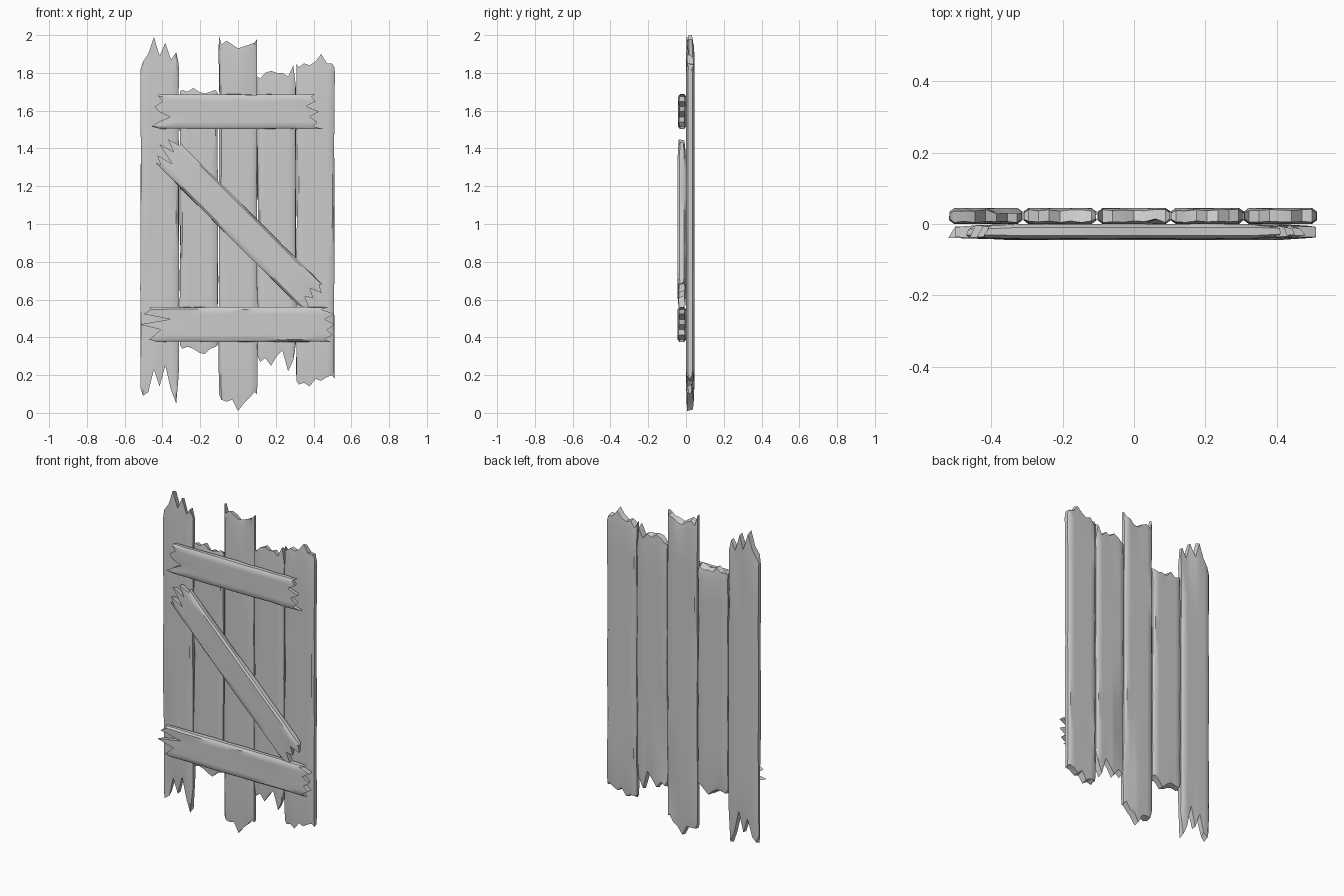
import bpy, bmesh, random
from math import radians, cos, sin
from mathutils import Vector

random.seed(4)
cube = bpy.data.objects.get("Cube")
if cube:
    bpy.data.objects.remove(cube)

wood = bpy.data.materials.new("weathered_grey_wood")
wood.use_nodes = True
grey = (0.6, 0.6, 0.6, 1)
wood.diffuse_color = grey
wood.node_tree.nodes["Principled BSDF"].inputs["Base Color"].default_value = grey

COLUMNS = (-1, -.87, -.6, -.3, 0, .3, .6, .87, 1)
ROWS = 9


def plank(name, centre, angle, half_width, start, end, front, back, chips=()):
    """Board with splintered ends; start and end give the tooth reach per column.
    Each chip is (across, along, length, side) and sinks part of one face."""
    along = Vector((cos(radians(angle)), 0, sin(radians(angle))))
    across = Vector((abs(along.z), 0, abs(along.x)))
    origin = Vector((centre[0], 0, centre[1]))
    mid, half = (front + back) / 2, (back - front) / 2
    low, high = max(start) + .03, min(end) - .03
    bm = bmesh.new()

    # Front and back skins as grids of columns and rows
    skins = {}
    for side in (-1, 1):
        for i, u in enumerate(COLUMNS):
            for j in range(ROWS + 2):
                tip = j in (0, ROWS + 1)
                if j == 0:
                    s = start[i] + (random.uniform(0, .02) if side > 0 else 0)
                elif tip:
                    s = end[i] - (random.uniform(0, .02) if side > 0 else 0)
                else:
                    s = low + (high - low) * (j - 1) / (ROWS - 1)
                depth = half * (.55 if abs(u) == 1 else 1)
                depth *= random.uniform(.6, .85) if tip else random.uniform(.94, 1)
                for cu, cs, length, cside in chips:
                    if cside == side and abs(u - cu) < .35 and abs(s - cs) < length:
                        depth *= .45
                edge = random.uniform(-.003, .002) * abs(u) if not tip else 0
                w = u * (half_width + edge)
                skins[side, i, j] = bm.verts.new(
                    origin + along * s + across * w + Vector((0, mid + side * depth, 0)))

    last, top = len(COLUMNS) - 1, ROWS + 1
    for side in (-1, 1):
        for i in range(last):
            for j in range(top):
                bm.faces.new([skins[side, a, b] for a, b in
                              ((i, j), (i + 1, j), (i + 1, j + 1), (i, j + 1))])

    # Walls joining the two skins around the rim
    rim = [(i, 0) for i in range(last)] + [(last, j) for j in range(top)]
    rim += [(i, top) for i in range(last, 0, -1)] + [(0, j) for j in range(top, 0, -1)]
    for a, b in zip(rim, rim[1:] + rim[:1]):
        bm.faces.new((skins[-1, *a], skins[-1, *b], skins[1, *b], skins[1, *a]))

    bmesh.ops.recalc_face_normals(bm, faces=bm.faces)
    mesh = bpy.data.meshes.new(name)
    bm.to_mesh(mesh)
    bm.free()
    mesh.materials.append(wood)
    obj = bpy.data.objects.new(name, mesh)
    bpy.context.collection.objects.link(obj)
    bpy.ops.object.select_all(action="DESELECT")
    obj.select_set(True)
    bpy.context.view_layer.objects.active = obj
    bpy.ops.object.shade_smooth_by_angle(angle=radians(40))


# Upright boards: name, x, lower teeth, upper teeth, chips
uprights = [
    ("outer_right_board", -.415,
     (.13, .09, .11, .23, .14, .25, .12, .05, .2),
     (1.82, 1.86, 1.9, 1.99, 1.89, 1.96, 1.87, 1.91, 1.85),
     [(-.87, .4, .3, -1), (.6, 1.86, .12, 1)]),
    ("inner_right_board", -.207,
     (.36, .34, .35, .34, .32, .31, .34, .35, .36),
     (1.7, 1.71, 1.7, 1.72, 1.7, 1.69, 1.7, 1.71, 1.69), []),
    ("middle_board", 0,
     (.1, .07, .06, .07, .01, .05, .08, .11, .1),
     (2, 1.95, 1.97, 1.95, 1.93, 1.94, 1.95, 1.96, 1.98),
     [(.87, 1.75, .2, -1), (.87, .25, .12, 1)]),
    ("inner_left_board", .205,
     (.3, .27, .29, .25, .3, .33, .22, .28, .36),
     (1.78, 1.77, 1.8, 1.81, 1.8, 1.8, 1.78, 1.84, 1.73),
     [(-.87, .55, .2, 1)]),
    ("outer_left_board", .41,
     (.17, .15, .16, .14, .18, .17, .19, .2, .18),
     (1.85, 1.83, 1.85, 1.84, 1.86, 1.9, 1.85, 1.85, 1.83), []),
]
for name, x, lower, upper, chips in uprights:
    plank(name, (x, 0), 90, .101, lower, upper, 0, .045, chips)

# Cross boards nailed over the front
plank("upper_cross_board", (0, 1.595), 0, .091,
      (-.41, -.46, -.42, -.36, -.42, -.44, -.4, -.42, -.42),
      (.45, .4, .42, .38, .43, .36, .41, .39, .41), -.042, 0)
plank("lower_cross_board", (0, .468), 0, .092,
      (-.43, -.47, -.44, -.41, -.52, -.36, -.5, -.46, -.47),
      (.49, .46, .5, .47, .51, .46, .51, .44, .48), -.045, 0)
plank("diagonal_brace", (-.004, 1.01), -45, .084,
      (-.53, -.5, -.55, -.46, -.585, -.5, -.57, -.5, -.515),
      (.535, .56, .59, .53, .57, .52, .58, .54, .55), -.045, 0)
